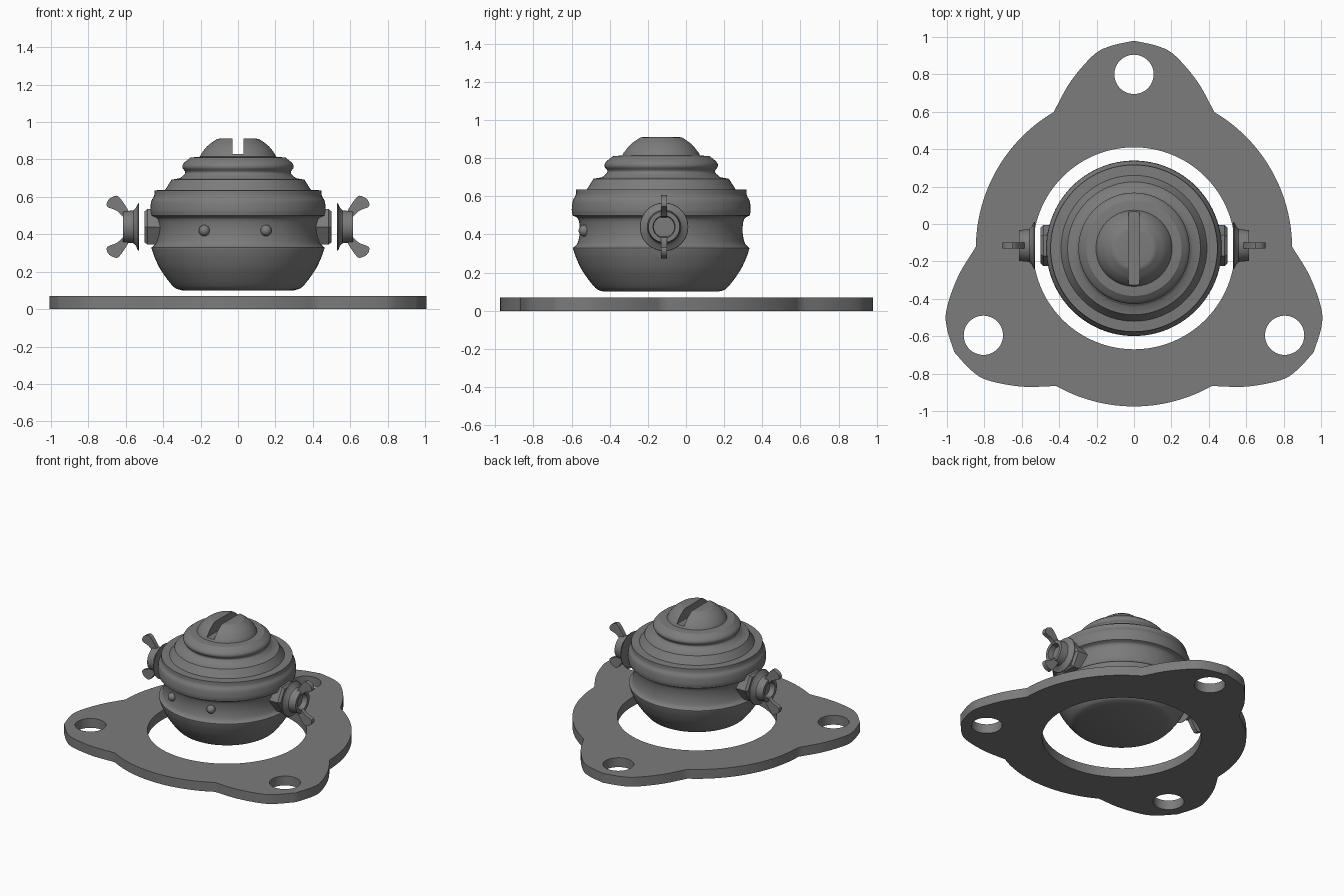
import bpy, bmesh, math
from mathutils import Vector, Matrix

if "Cube" in bpy.data.objects:
    bpy.data.objects.remove(bpy.data.objects["Cube"], do_unlink=True)

metal = bpy.data.materials.new("dark grey metal")
metal.use_nodes = True
GREY = (0.2, 0.2, 0.2, 1)
metal.diffuse_color = GREY
metal.node_tree.nodes["Principled BSDF"].inputs["Base Color"].default_value = GREY

CY = -0.13       # body axis
BOLT_Y = -0.115  # side bolt axis
BOLT_Z = 0.44
parts = []


def finish(name, bm, loc=(0, 0, 0), rot=(0, 0, 0)):
    bmesh.ops.remove_doubles(bm, verts=bm.verts, dist=1e-5)
    bmesh.ops.recalc_face_normals(bm, faces=bm.faces)
    me = bpy.data.meshes.new(name)
    bm.to_mesh(me)
    bm.free()
    me.materials.append(metal)
    ob = bpy.data.objects.new(name, me)
    ob.location, ob.rotation_euler = loc, rot
    bpy.context.collection.objects.link(ob)
    parts.append(ob)
    return ob


def spline(pts, steps=6):
    """Smooth curve through the points."""
    p = [Vector(q) for q in pts]
    p = [2 * p[0] - p[1]] + p + [2 * p[-1] - p[-2]]
    out = []
    for a, b, c, d in zip(p, p[1:], p[2:], p[3:]):
        for i in range(steps):
            t = i / steps
            out.append(0.5 * (2 * b + (c - a) * t + (2 * a - 5 * b + 4 * c - d) * t * t
                              + (3 * b - a - 3 * c + d) * t ** 3))
    return out + [p[-2]]


def lathe(name, profile, segments=96, **kw):
    """Revolve (radius, height) points about the local z axis."""
    bm = bmesh.new()
    vs = [bm.verts.new((r, 0, z)) for r, z in profile]
    es = [bm.edges.new(e) for e in zip(vs, vs[1:])]
    bmesh.ops.spin(bm, geom=vs + es, cent=(0, 0, 0), axis=(0, 0, 1),
                   angle=math.tau, steps=segments)
    return finish(name, bm, **kw)


def circle(cx, cy, r, n=96):
    return [Vector((cx + r * math.cos(math.tau * i / n), cy + r * math.sin(math.tau * i / n)))
            for i in range(n)]


# Mounting plate: three lobes joined by arcs, with a big opening and bolt holes
half = spline([(0.43, 0.728), (0.34, 0.89), (0.22, 1.03), (0.13, 1.08), (0, 1.11)])
lobe = half + [Vector((-p.x, p.y)) for p in reversed(half[:-1])]
start = math.atan2(0.728, -0.43)
sweep = math.atan2(0.728, 0.43) + math.tau / 3 - start
arc = [Vector((math.cos(start + sweep * i / 24), math.sin(start + sweep * i / 24))) * 0.8455
       for i in range(1, 24)]
outline, loops = [], [circle(0, 0, 0.54)]
for k in range(3):
    turn = Matrix.Rotation(k * math.tau / 3, 2)
    outline += [turn @ p for p in lobe + arc]
    hole = turn @ Vector((0, 0.93))
    loops.append(circle(hole.x, hole.y, 0.105, 48))
cu = bpy.data.curves.new("plate_outline", 'CURVE')
cu.dimensions, cu.fill_mode, cu.extrude = '2D', 'BOTH', 0.035
for loop in [outline] + loops:
    sp = cu.splines.new('POLY')
    sp.points.add(len(loop) - 1)
    for pt, p in zip(sp.points, loop):
        pt.co = (p.x, p.y, 0, 1)
    sp.use_cyclic_u = True
guide = bpy.data.objects.new("plate_outline", cu)
bpy.context.collection.objects.link(guide)
bpy.context.view_layer.update()
flat = bpy.data.meshes.new_from_object(guide.evaluated_get(bpy.context.evaluated_depsgraph_get()))
bm = bmesh.new()
bm.from_mesh(flat)
finish("mounting_plate", bm, loc=(0, CY, 0.035))
bpy.data.objects.remove(guide, do_unlink=True)

# Body: bowl, waist groove, broad collar and stepped rings
bowl = spline([(0.30, 0.10), (0.345, 0.12), (0.41, 0.205), (0.445, 0.275), (0.462, 0.325)])
waist = spline([(0.462, 0.33), (0.44, 0.352), (0.428, 0.40), (0.428, 0.45), (0.438, 0.485),
                (0.465, 0.50)])
collar = spline([(0.465, 0.502), (0.469, 0.53), (0.464, 0.575), (0.449, 0.605), (0.446, 0.635)])
shoulder = spline([(0.39, 0.637), (0.375, 0.66), (0.355, 0.692)])
rings = spline([(0.31, 0.70), (0.287, 0.72), (0.283, 0.735), (0.297, 0.757), (0.29, 0.78),
                (0.255, 0.81)])
lathe("body", [(0, 0.10)] + bowl + waist + collar + shoulder + rings + [(0.2, 0.815), (0, 0.815)],
      loc=(0, CY, 0))

# Slotted dome cap
dome = spline([(0.205, 0.812), (0.19, 0.84), (0.16, 0.875), (0.115, 0.908)])
cap = lathe("slotted_cap", [(0, 0.79), (0.205, 0.79)] + dome + [(0.10, 0.911), (0, 0.911)],
            loc=(0, CY, 0))
bm = bmesh.new()
bmesh.ops.create_cube(bm, size=1, matrix=Matrix.Diagonal((0.06, 0.6, 0.2, 1)))
cutter = finish("slot_cutter", bm, loc=(0, CY, 0.93))
cutter.hide_render = True
parts.remove(cutter)
mod = cap.modifiers.new("slot", 'BOOLEAN')
mod.operation, mod.object, mod.solver = 'DIFFERENCE', cutter, 'EXACT'
bpy.context.view_layer.update()
cap.data = bpy.data.meshes.new_from_object(
    cap.evaluated_get(bpy.context.evaluated_depsgraph_get()))
cap.modifiers.clear()
bpy.data.objects.remove(cutter, do_unlink=True)

# Front rivets
for side, x in (("right", -0.18), ("left", 0.15)):
    bm = bmesh.new()
    bmesh.ops.create_uvsphere(bm, u_segments=24, v_segments=12, radius=0.03)
    finish(side + "_rivet", bm, loc=(x, CY - math.sqrt(0.43 ** 2 - x * x), 0.42))

# Side hardware: hex nut, flared wing nut and its two ears
ear = spline([(0.575, 0.065), (0.60, 0.11), (0.64, 0.163), (0.67, 0.16), (0.695, 0.142),
              (0.70, 0.108), (0.65, 0.087), (0.615, 0.055)], 3)
for side, s in (("left", 1), ("right", -1)):
    place = dict(loc=(0, BOLT_Y, BOLT_Z), rot=(0, s * math.pi / 2, 0))
    nut = lathe(side + "_hex_nut", [(0, 0.40), (0.11, 0.40), (0.11, 0.485), (0.095, 0.50),
                                    (0, 0.50)], 6, **place)
    nut.data.transform(Matrix.Rotation(math.pi / 2, 4, 'Z'))
    lathe(side + "_wing_nut_hub", [(0, 0.53), (0.127, 0.53), (0.125, 0.535), (0.10, 0.547),
                                   (0.088, 0.56), (0.082, 0.615), (0.058, 0.615),
                                   (0.055, 0.575), (0, 0.575)], 48, **place)
    for level, up in (("upper", 1), ("lower", -1)):
        bm = bmesh.new()
        pts = [(0.575, 0.05)] + [tuple(p) for p in ear]
        face = bm.faces.new([bm.verts.new((s * x, -0.016, up * z)) for x, z in pts])
        ext = bmesh.ops.extrude_face_region(bm, geom=[face])
        bmesh.ops.translate(bm, vec=(0, 0.032, 0),
                            verts=[v for v in ext["geom"] if isinstance(v, bmesh.types.BMVert)])
        finish(f"{side}_{level}_wing", bm, loc=(0, BOLT_Y, BOLT_Z))

# Smooth shading with crisp edges
bpy.ops.object.select_all(action='DESELECT')
for ob in parts:
    ob.select_set(True)
bpy.context.view_layer.objects.active = parts[0]
bpy.ops.object.shade_smooth_by_angle(angle=math.radians(30))
